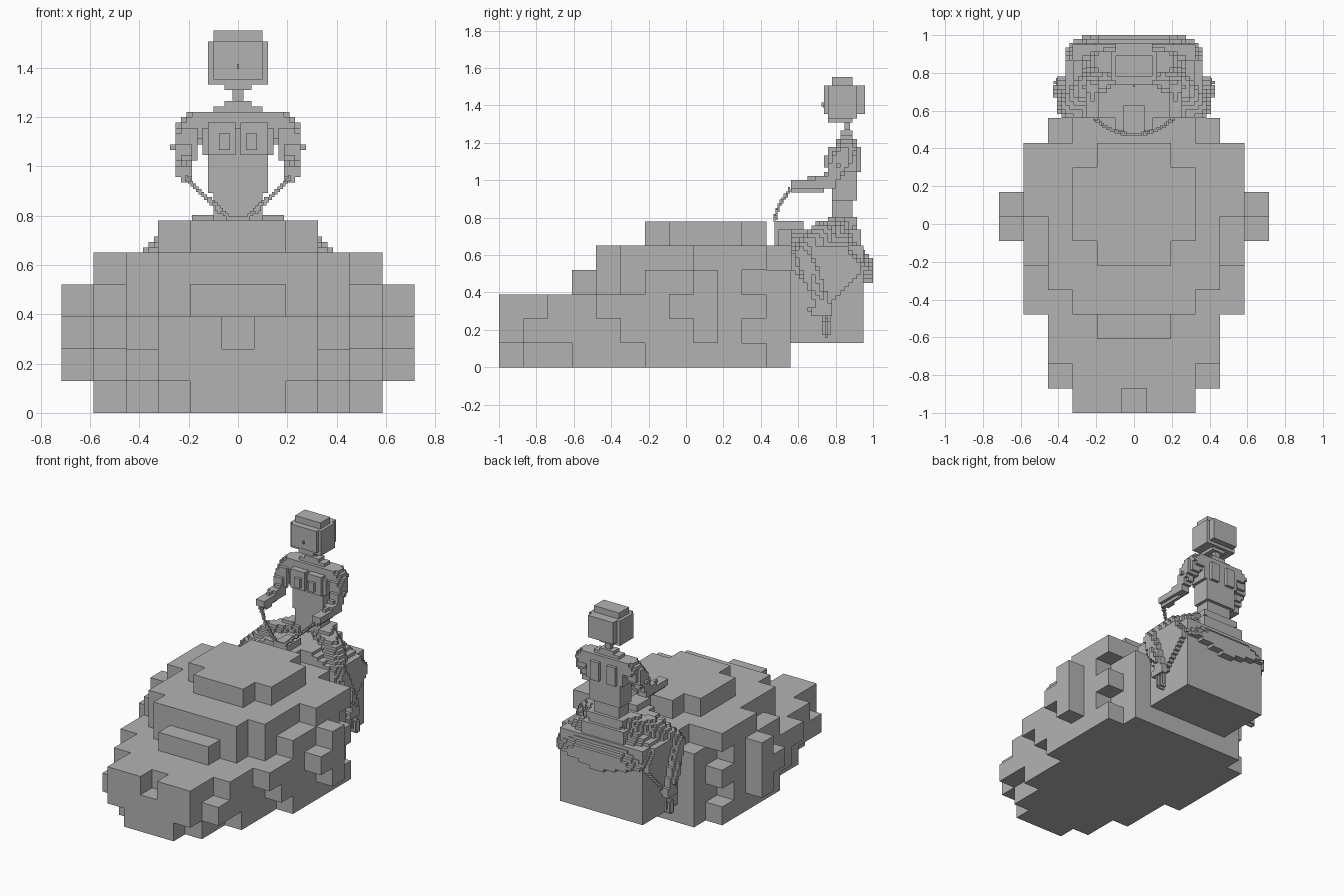
import bpy, bmesh
from mathutils import Vector as V

if "Cube" in bpy.data.objects:
    bpy.data.objects.remove(bpy.data.objects["Cube"], do_unlink=True)

grey = bpy.data.materials.new("plain_grey")
grey.use_nodes = True
grey.diffuse_color = (0.45, 0.45, 0.45, 1)
grey.node_tree.nodes["Principled BSDF"].inputs["Base Color"].default_value = grey.diffuse_color


def block_mesh(name, cells, size, origin):
    """Outer skin of a set of cubic cells; each cell index is its centre."""
    bm = bmesh.new()
    made = {}

    def corner(c):
        if c not in made:
            made[c] = bm.verts.new(V(origin) + V(c) * (size / 2))
        return made[c]

    for c in cells:
        for axis in range(3):
            for side in (-1, 1):
                n = list(c)
                n[axis] += side
                if tuple(n) in cells:
                    continue
                ring = []
                for a, b in ((-1, -1), (1, -1), (1, 1), (-1, 1)):
                    p = [2 * k for k in c]
                    p[axis] += side
                    p[(axis + 1) % 3] += a
                    p[(axis + 2) % 3] += b
                    ring.append(corner(tuple(p)))
                bm.faces.new(ring if side > 0 else ring[::-1])
    bmesh.ops.dissolve_limit(bm, angle_limit=0.01, verts=bm.verts, edges=bm.edges)
    mesh = bpy.data.meshes.new(name)
    bm.to_mesh(mesh)
    bm.free()
    mesh.materials.append(grey)
    obj = bpy.data.objects.new(name, mesh)
    bpy.context.collection.objects.link(obj)


def carve(name, lo, hi, inside, size=0.022):
    """Fill every cell whose centre passes the test."""
    spans = [range(round(a / size) - 1, round(b / size) + 2) for a, b in zip(lo, hi)]
    cells = set()
    for i in spans[0]:
        for j in spans[1]:
            for k in spans[2]:
                if inside(V((i, j, k)) * size):
                    cells.add((i, j, k))
    block_mesh(name, cells, size, (0, 0, 0))


def limb(name, points, radii, size=0.022):
    """Blocky tapered tube along a path."""
    pts = [V(p) for p in points]

    def inside(p):
        for a, b, r, q in zip(pts, pts[1:], radii, radii[1:]):
            d = b - a
            t = max(0, min(1, (p - a).dot(d) / d.length_squared))
            if (p - a - d * t).length < r + (q - r) * t:
                return True
        return False

    pad = max(radii)
    lo = [min(p[n] for p in pts) - pad for n in range(3)]
    hi = [max(p[n] for p in pts) + pad for n in range(3)]
    carve(name, lo, hi, inside, size)


def boxes(name, spans, size=0.022):
    """Union of boxes mirrored in x: (x0, x1, y0, y1, z0, z1)."""
    def inside(p):
        return any(a <= abs(p.x) < b and c <= p.y < d and e <= p.z < f
                   for a, b, c, d, e, f in spans)
    lo = (-max(s[1] for s in spans), min(s[2] for s in spans), min(s[4] for s in spans))
    hi = (max(s[1] for s in spans), max(s[3] for s in spans), max(s[5] for s in spans))
    carve(name, lo, hi, inside, size)


# Large mount: per layer, (half width, first row, end row) in big blocks
layers = [
    [(1, 0, 12), (2, 1, 12), (3, 3, 12), (4, 6, 11)],
    [(2, 0, 15), (3, 1, 12), (4, 5, 10), (5, 8, 9)],
    [(2, 0, 15), (3, 2, 12), (4, 4, 11), (5, 7, 9)],
    [(1, 3, 12), (2, 4, 15), (3, 5, 12), (4, 6, 10), (5, 8, 9)],
    [(2, 4, 15), (3, 5, 11), (4, 8, 11)],
    [(1, 6, 11), (2, 7, 10)],
]
mount = {(i, j, k) for k, rows in enumerate(layers) for h, a, b in rows
         for i in range(-h, h + 1) for j in range(a, b)}
mount.discard((0, 0, 2))
block_mesh("mount_body", mount, 0.13, (0, -0.935, 0.065))


# Saddle cloth draped over the rear block
def cloth(p):
    x, y, z = abs(p.x), p.y, p.z
    if y < 0.56 or y > 1.0 or x > 0.36:
        return False
    top = 0.74 - 0.9 * max(0, x - 0.12) ** 1.5 - 1.2 * max(0, y - 0.86)
    hem = 0.32 + 1.1 * abs(y - 0.76)
    if y > 0.94:
        hem = 0.45 + 0.25 * x
    corner = x + y < 1.3
    return hem < z < top and corner and (x > 0.32 or y > 0.945 or z > 0.64)


carve("saddle_cloth", (-0.38, 0.54, 0.26), (0.38, 1.02, 0.8), cloth)

# Saddle front and seat
boxes("saddle", [
    (0, 0.06, 0.48, 0.62, 0.64, 0.79), (0, 0.10, 0.50, 0.64, 0.62, 0.74),
    (0, 0.16, 0.56, 0.94, 0.64, 0.73), (0, 0.13, 0.84, 0.92, 0.70, 0.78)])

# Legs and stirrups
for side, s in (("left", 1), ("right", -1)):
    limb(side + "_thigh", [(s * 0.09, 0.83, 0.74), (s * 0.24, 0.72, 0.70), (s * 0.35, 0.62, 0.61)],
         (0.075, 0.075, 0.055))
    limb(side + "_shin", [(s * 0.35, 0.62, 0.61), (s * 0.38, 0.70, 0.42), (s * 0.38, 0.75, 0.30)],
         (0.055, 0.045, 0.03))
    limb(side + "_foot", [(s * 0.38, 0.76, 0.31), (s * 0.38, 0.68, 0.30)], (0.03, 0.025))
    limb(side + "_stirrup", [(s * 0.38, 0.75, 0.3), (s * 0.38, 0.75, 0.18), (s * 0.41, 0.75, 0.18),
                             (s * 0.41, 0.75, 0.24)], (0.016, 0.016, 0.016, 0.016), 0.015)

# Torso with chest, waist, belly and back relief
boxes("torso", [
    (0, 0.14, 0.77, 0.92, 0.75, 0.81), (0, 0.095, 0.79, 0.90, 0.80, 0.90),
    (0, 0.115, 0.79, 0.91, 0.89, 1.05), (0, 0.14, 0.79, 0.91, 1.05, 1.15),
    (0, 0.19, 0.80, 0.91, 1.13, 1.22), (0, 0.10, 0.82, 0.90, 1.21, 1.25),
    (0, 0.05, 0.83, 0.89, 1.24, 1.275), (0.02, 0.13, 0.755, 0.80, 1.05, 1.17),
    (0.04, 0.08, 0.735, 0.77, 1.06, 1.14), (0.015, 0.06, 0.77, 0.80, 0.82, 0.87),
    (0.015, 0.06, 0.77, 0.80, 0.89, 0.93), (0, 0.04, 0.77, 0.80, 0.96, 0.99),
    (0.04, 0.10, 0.90, 0.93, 1.05, 1.18)])

# Neck and head
boxes("neck", [(0, 0.015, 0.84, 0.88, 1.26, 1.32)], 0.015)
boxes("head", [
    (0, 0.115, 0.76, 0.92, 1.34, 1.51), (0, 0.095, 0.77, 0.90, 1.32, 1.54),
    (0, 0.055, 0.76, 0.88, 1.30, 1.34), (0, 0.095, 0.74, 0.95, 1.35, 1.50)])
boxes("nose", [(0, 0.006, 0.72, 0.75, 1.39, 1.415), (0, 0.015, 0.73, 0.75, 1.385, 1.40)], 0.01)

# Arms and hands
for side, s in (("left", 1), ("right", -1)):
    limb(side + "_upper_arm", [(s * 0.185, 0.855, 1.16), (s * 0.215, 0.82, 1.09), (s * 0.22, 0.77, 1.0)],
         (0.06, 0.05, 0.04))
    limb(side + "_forearm", [(s * 0.22, 0.77, 0.99), (s * 0.22, 0.65, 0.975), (s * 0.215, 0.585, 0.975)],
         (0.042, 0.036, 0.036))

# Reins sweeping from the hands down to the saddle front
half = [(0.205, 0.555, 0.95), (0.16, 0.52, 0.90), (0.10, 0.49, 0.85), (0.04, 0.475, 0.79)]
for side, s in (("left", 1), ("right", -1)):
    limb(side + "_rein", [(s * x, y, z) for x, y, z in half], (0.0095,) * 4, 0.011)
limb("rein_bridge", [(-0.04, 0.475, 0.785), (0.04, 0.475, 0.785)], (0.0095, 0.0095), 0.011)
